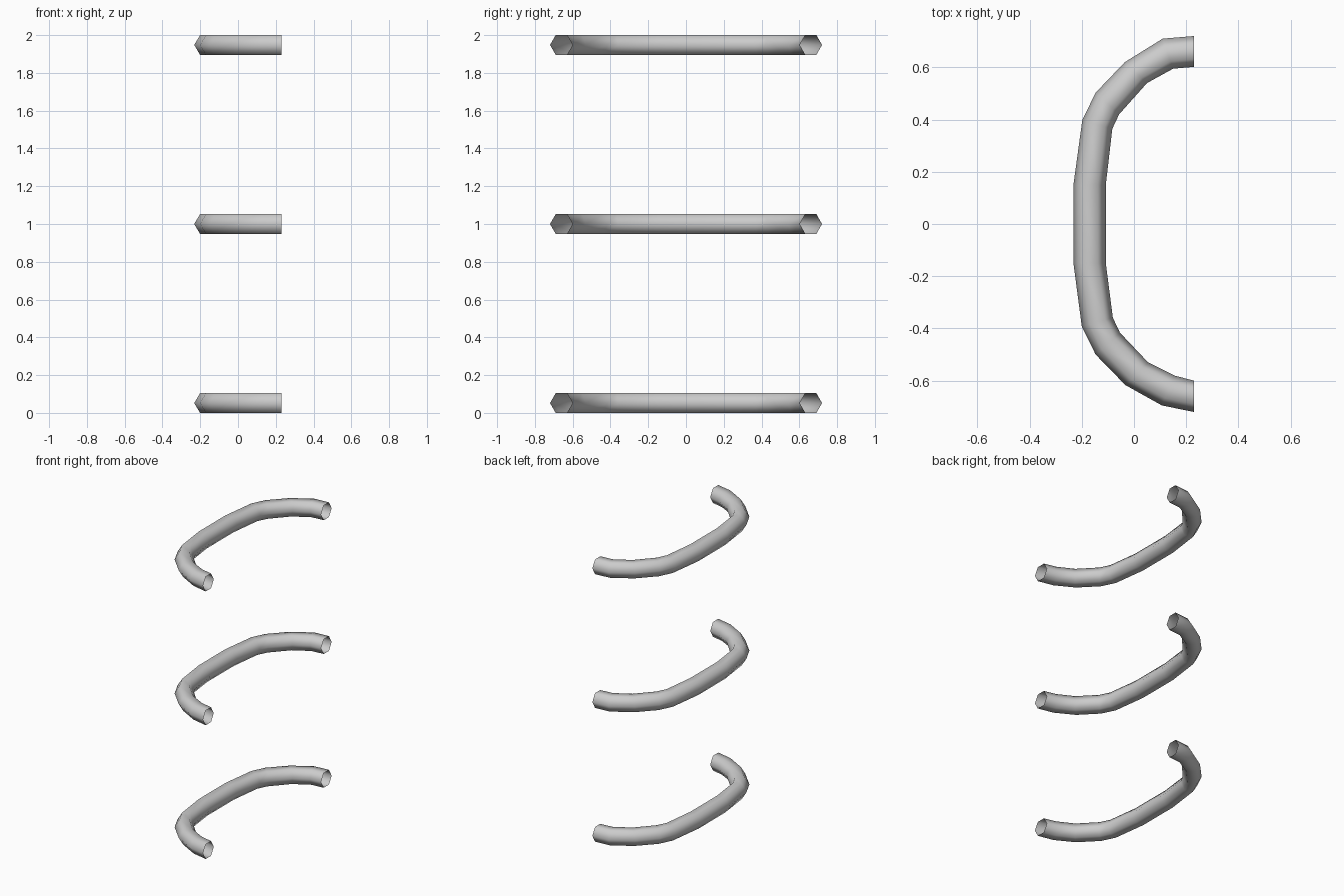
import bpy, bmesh
from mathutils import Vector

if "Cube" in bpy.data.objects:
    bpy.data.objects.remove(bpy.data.objects["Cube"])

# plan outline of the bent bar: outer and inner edge of each hexagonal ring
OUTER = [(.23, .72), (.11, .71), (-.035, .62), (-.147, .503), (-.198, .398), (-.232, .15),
         (-.232, -.15), (-.2, -.392), (-.147, -.5), (-.033, -.617), (.107, -.695), (.23, -.72)]
INNER = [(.23, .602), (.15, .595), (.05, .54), (-.057, .42), (-.083, .365), (-.108, .15),
         (-.108, -.15), (-.081, -.359), (-.054, -.416), (.054, -.53), (.156, -.581), (.23, -.6)]
HALF_H = 0.052


def rung(name, z):
    bm = bmesh.new()
    rings = []
    for o, i in zip(OUTER, INNER):
        o, i = Vector((*o, 0)), Vector((*i, 0))
        c, h = (o + i) / 2, (o - i) / 2
        up = Vector((0, 0, HALF_H))
        pts = [c + h, c + h / 2 + up, c - h / 2 + up, c - h, c - h / 2 - up, c + h / 2 - up]
        rings.append([bm.verts.new(p) for p in pts])
    # open-ended tube
    for a, b in zip(rings, rings[1:]):
        for k in range(6):
            n = (k + 1) % 6
            f = bm.faces.new((a[k], a[n], b[n], b[k]))
            f.smooth = True
    bmesh.ops.recalc_face_normals(bm, faces=bm.faces)
    # open tubes: make sure the normals point away from the bar's core
    f = bm.faces[:][0]
    core = sum((v.co for v in rings[0] + rings[1]), Vector()) / 12
    if f.normal.dot(f.calc_center_median() - core) < 0:
        bmesh.ops.reverse_faces(bm, faces=bm.faces[:])
    me = bpy.data.meshes.new(name)
    bm.to_mesh(me)
    bm.free()
    ob = bpy.data.objects.new(name, me)
    ob.location.z = z
    bpy.context.collection.objects.link(ob)


# three stacked ladder rungs
for name, z in (("rung_lower", HALF_H), ("rung_middle", 1.0), ("rung_upper", 2 - HALF_H)):
    rung(name, z)
